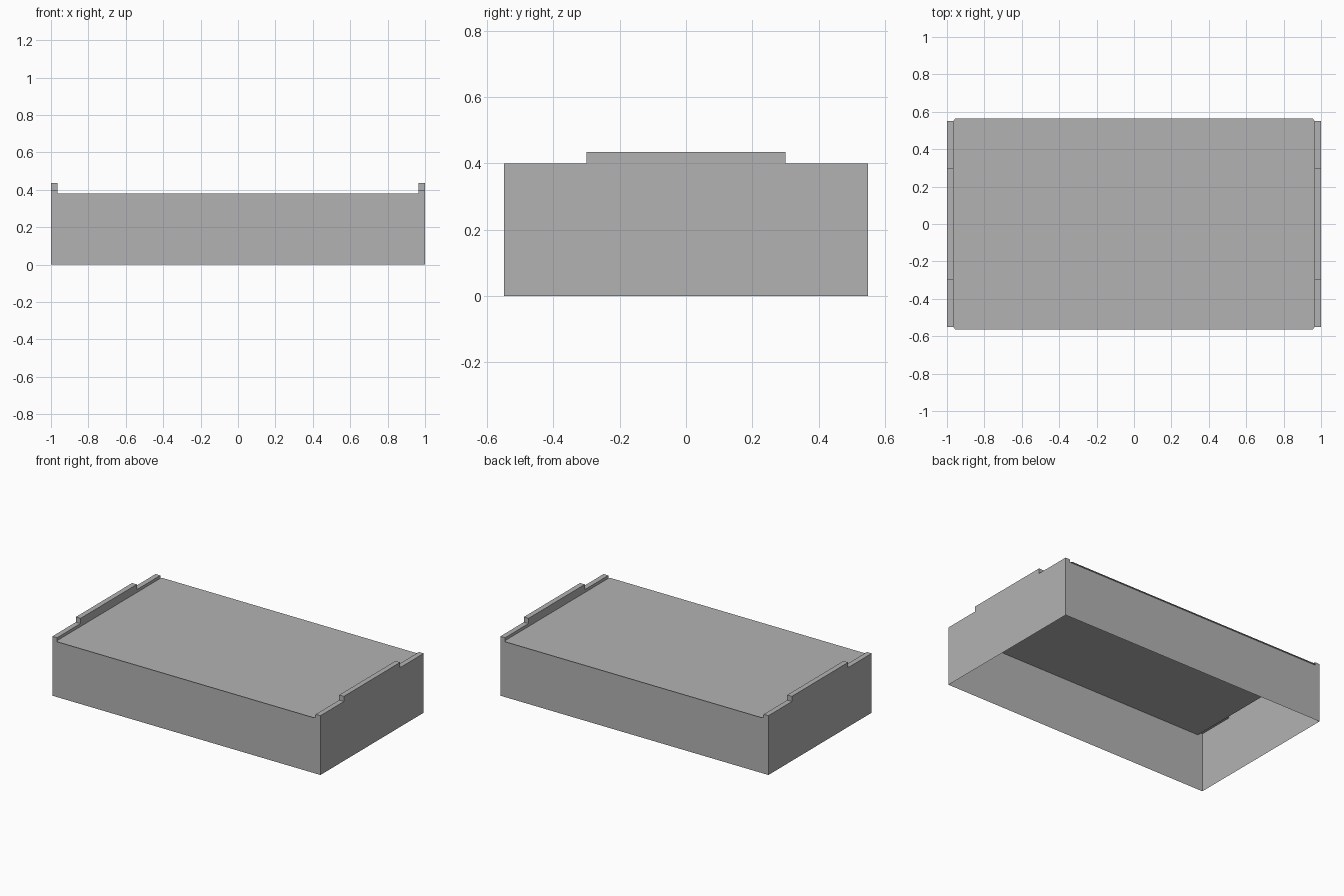
import bpy
import bmesh

cube = bpy.data.objects.get("Cube")
if cube:
    bpy.data.objects.remove(cube, do_unlink=True)

HALF_X, HALF_Y = 1.0, 0.55      # outer shell
TOP, RIM, TAB = 0.38, 0.40, 0.435
LIP_X = 0.965                   # inner face of the end lips
OVERHANG = 0.563                # top sheet reaches past the long walls

grey = bpy.data.materials.new("mid grey")
grey.use_nodes = True
colour = (0.45, 0.45, 0.45, 1)
grey.diffuse_color = colour
grey.node_tree.nodes["Principled BSDF"].inputs["Base Color"].default_value = colour


def sheet_object(name, polygons):
    """Join flat sheet polygons into one object."""
    bm = bmesh.new()
    for polygon in polygons:
        bm.faces.new([bm.verts.new(p) for p in polygon])
    bmesh.ops.remove_doubles(bm, verts=bm.verts, dist=0.0001)
    bmesh.ops.recalc_face_normals(bm, faces=bm.faces)
    mesh = bpy.data.meshes.new(name)
    bm.to_mesh(mesh)
    bm.free()
    mesh.materials.append(grey)
    obj = bpy.data.objects.new(name, mesh)
    bpy.context.collection.objects.link(obj)
    return obj


# Thin top sheet with tiny clipped corners
clip = 0.008
corner = [(LIP_X - clip, OVERHANG), (LIP_X, HALF_Y)]
outline = corner + [(x, -y) for x, y in reversed(corner)]
outline += [(-x, -y) for x, y in outline]
sheet_object("top_panel", [[(x, y, TOP) for x, y in outline]])

# Long walls, open underneath
for name, side in (("front_wall", -1), ("back_wall", 1)):
    y = side * HALF_Y
    sheet_object(name, [[(-HALF_X, y, 0), (HALF_X, y, 0),
                         (HALF_X, y, TOP), (-HALF_X, y, TOP)]])

# End walls folded over into a stepped lip with a raised middle tab
half = [(HALF_Y, TOP), (HALF_Y, RIM), (0.3, RIM), (0.3, TAB)]
profile = half + [(-y, z) for y, z in reversed(half)]
for name, side in (("left_end", 1), ("right_end", -1)):
    outer, inner = side * HALF_X, side * LIP_X
    wall = [(outer, y, z) for y, z in [(-HALF_Y, 0), (HALF_Y, 0)] + profile]
    lip = [(inner, y, z) for y, z in profile]
    folds = [[(outer, *a), (outer, *b), (inner, *b), (inner, *a)]
             for a, b in zip(profile, profile[1:])]
    sheet_object(name, [wall, lip] + folds)
